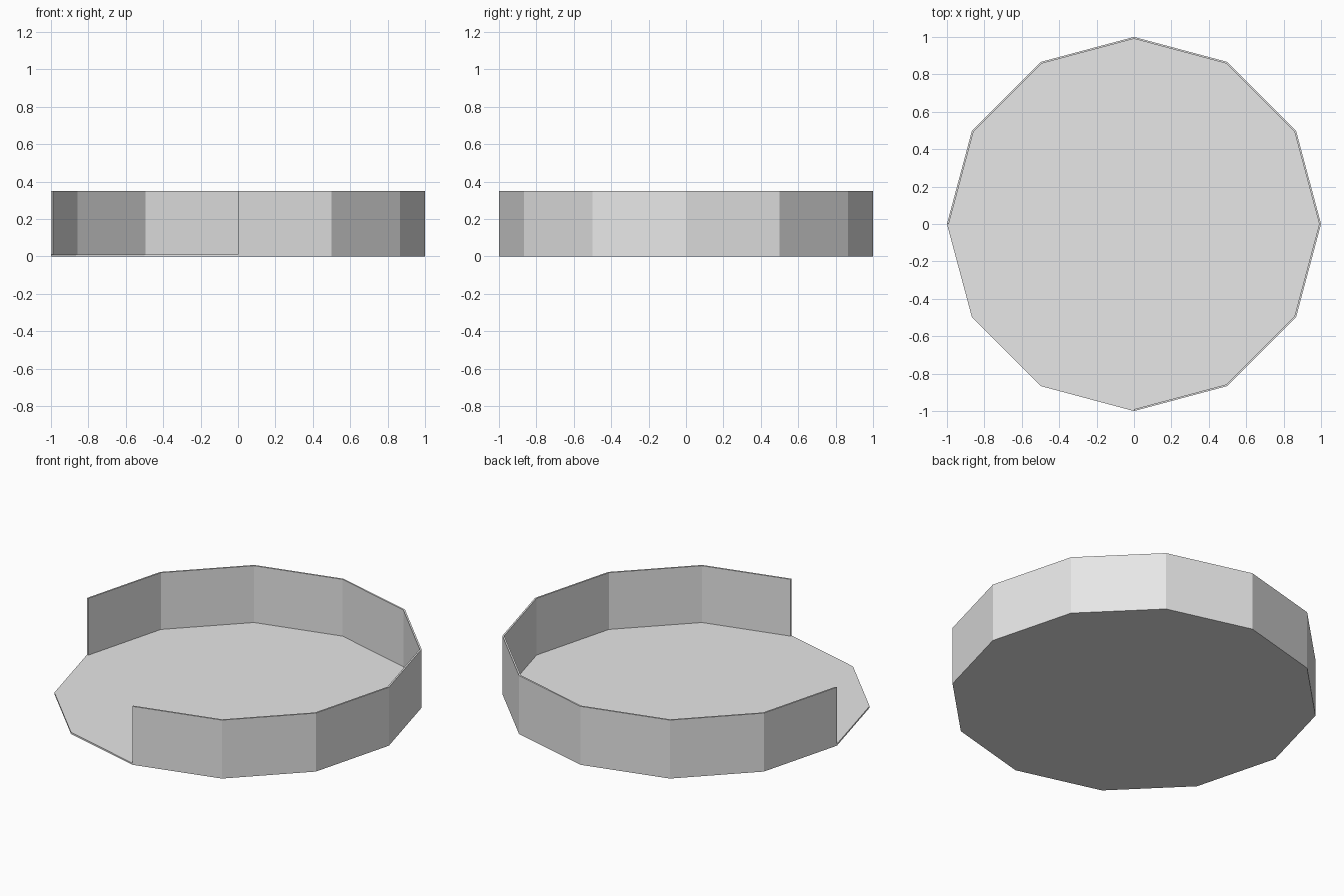
import bpy
import bmesh
from math import cos, sin, tau

SIDES = 12
HEIGHT = 0.35
THICK = 0.01

if "Cube" in bpy.data.objects:
    bpy.data.objects.remove(bpy.data.objects["Cube"], do_unlink=True)

# Single plain grey
grey = bpy.data.materials.new("light_grey")
grey.use_nodes = True
grey.diffuse_color = (0.8, 0.8, 0.8, 1)
grey.node_tree.nodes["Principled BSDF"].inputs["Base Color"].default_value = (0.8, 0.8, 0.8, 1)


def corner(i, radius):
    a = tau * i / SIDES
    return radius * cos(a), radius * sin(a)


def extruded(name, outline, bottom, top):
    """Turn flat faces, given as lists of xy points, into one solid."""
    bm = bmesh.new()
    for points in outline:
        bm.faces.new([bm.verts.new((x, y, bottom)) for x, y in points])
    bmesh.ops.remove_doubles(bm, verts=bm.verts, dist=0.0001)
    result = bmesh.ops.extrude_face_region(bm, geom=bm.faces[:], use_keep_orig=True)
    for v in result["geom"]:
        if isinstance(v, bmesh.types.BMVert):
            v.co.z = top
    bmesh.ops.recalc_face_normals(bm, faces=bm.faces)
    mesh = bpy.data.meshes.new(name)
    bm.to_mesh(mesh)
    bm.free()
    mesh.materials.append(grey)
    obj = bpy.data.objects.new(name, mesh)
    bpy.context.collection.objects.link(obj)
    return obj


# Twelve-sided floor plate
extruded("floor", [[corner(i, 1) for i in range(SIDES)]], 0, THICK)

# Thin wall round three quarters of the floor, open at the front left quarter
inner = 1 - THICK
wall = [[corner(i, inner), corner(i, 1), corner(i + 1, 1), corner(i + 1, inner)]
        for i in range(-3, 6)]
extruded("wall", wall, THICK, HEIGHT)
